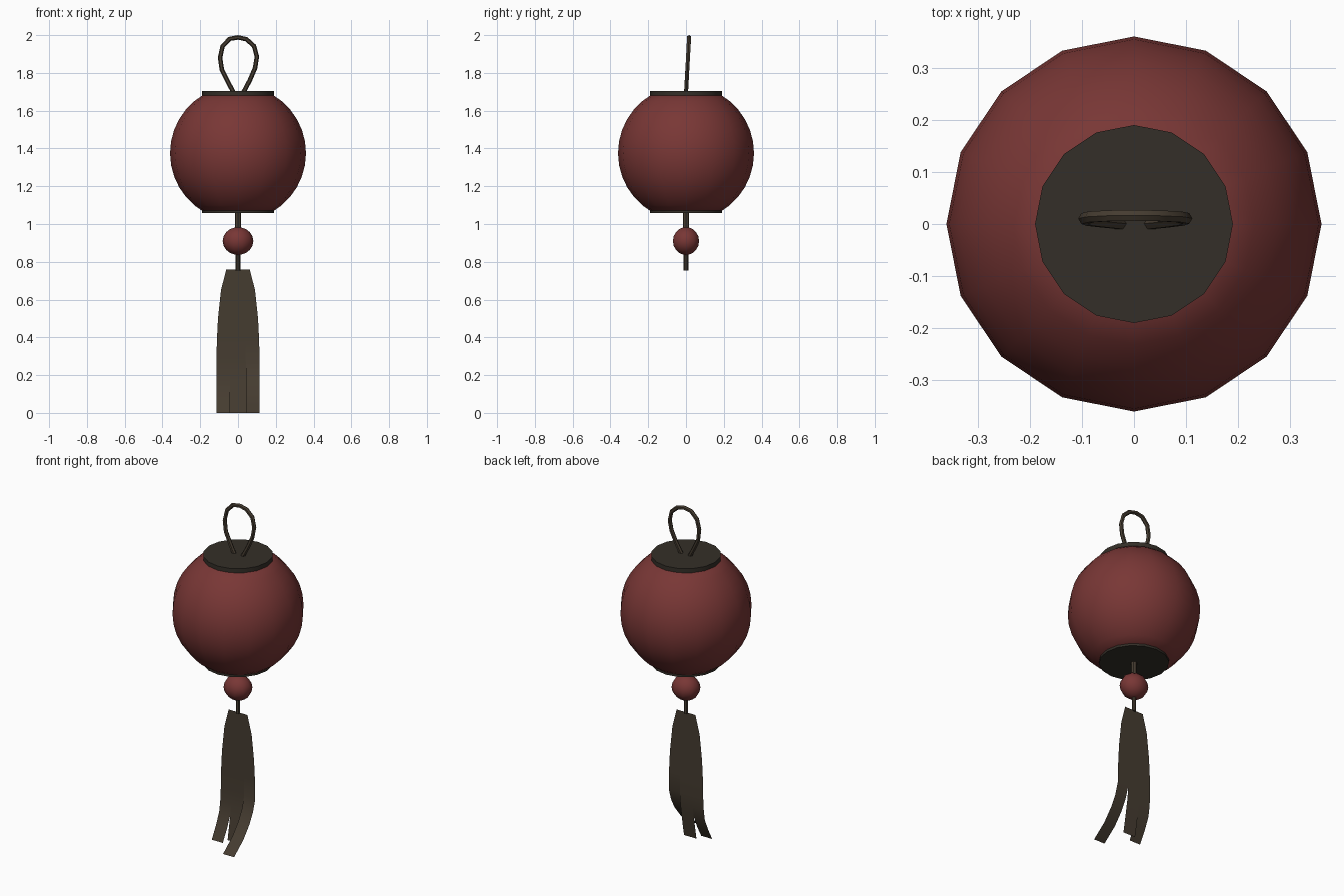
import bpy, bmesh, math
from mathutils import Vector

if "Cube" in bpy.data.objects:
    bpy.data.objects.remove(bpy.data.objects["Cube"])


def material(name, rgb):
    m = bpy.data.materials.new(name)
    m.diffuse_color = (*rgb, 1)
    m.use_nodes = True
    m.node_tree.nodes["Principled BSDF"].inputs["Base Color"].default_value = m.diffuse_color
    return m


RED = material("red_paper", (0.19, 0.038, 0.036))
DARK = material("dark_wood", (0.034, 0.028, 0.021))
CORD = material("cord_brown", (0.06, 0.045, 0.03))


def add_object(name, bm, mat, smooth=True):
    mesh = bpy.data.meshes.new(name)
    bmesh.ops.recalc_face_normals(bm, faces=bm.faces)
    bm.to_mesh(mesh)
    bm.free()
    mesh.materials.append(mat)
    ob = bpy.data.objects.new(name, mesh)
    bpy.context.collection.objects.link(ob)
    if smooth:
        bpy.ops.object.select_all(action='DESELECT')
        ob.select_set(True)
        bpy.context.view_layer.objects.active = ob
        bpy.ops.object.shade_smooth_by_angle(angle=math.radians(40))
    return ob


def lathe(name, profile, sides, mat, sy=1.0):
    """Closed solid of revolution from (radius, z) pairs."""
    bm = bmesh.new()
    rings = []
    for r, z in profile:
        angles = [2 * math.pi * i / sides for i in range(sides)]
        rings.append([bm.verts.new((r * math.cos(a), sy * r * math.sin(a), z)) for a in angles])
    for a, b in zip(rings, rings[1:]):
        for i in range(sides):
            j = (i + 1) % sides
            bm.faces.new((a[i], a[j], b[j], b[i]))
    bm.faces.new(rings[0][::-1])
    bm.faces.new(rings[-1])
    return add_object(name, bm, mat)


def arc(radius, half_height, z, limit, steps):
    angles = [math.radians(-limit + 2 * limit * i / steps) for i in range(steps + 1)]
    return [(radius * math.cos(a), z + half_height * math.sin(a)) for a in angles]


# Lantern body and end caps
lathe("lantern_body", arc(0.36, 0.36, 1.375, 60, 12), 16, RED)
lathe("top_cap", [(0.19, 1.657), (0.19, 1.705)], 16, DARK)
lathe("bottom_cap", [(0.19, 1.057), (0.19, 1.095)], 16, DARK)

# Bead and the cord through it
lathe("bead", arc(0.081, 0.074, 0.91, 80, 8), 10, RED, sy=0.9)
lathe("upper_cord", [(0.017, 0.95), (0.017, 1.07)], 8, CORD)
lathe("lower_cord", [(0.012, 0.755), (0.012, 0.87)], 8, CORD)

# Hanging loop: tube swept along a leaning teardrop path
path = [(-0.02, 1.69), (-0.055, 1.755), (-0.085, 1.815), (-0.095, 1.88), (-0.082, 1.94),
        (-0.045, 1.98), (0, 1.988), (0.045, 1.978), (0.085, 1.942), (0.1, 1.885),
        (0.09, 1.825), (0.062, 1.76), (0.025, 1.69)]
pts = [Vector((x, 0.055 * (z - 1.69), z)) for x, z in path]
bm = bmesh.new()
rings = []
for i, p in enumerate(pts):
    t = (pts[min(i + 1, len(pts) - 1)] - pts[max(i - 1, 0)]).normalized()
    side = t.cross(Vector((0, 1, 0))).normalized()
    up = side.cross(t)
    rings.append([bm.verts.new(p + 0.012 * (side * math.cos(a) + up * math.sin(a)))
                  for a in [k * math.pi / 3 for k in range(6)]])
for a, b in zip(rings, rings[1:]):
    for i in range(6):
        j = (i + 1) % 6
        bm.faces.new((a[i], a[j], b[j], b[i]))
bm.faces.new(rings[0])
bm.faces.new(rings[-1])
add_object("hanging_loop", bm, CORD)

# Tassel: a thin sheet split into three strips that curl forward
heights = [0.76, 0.65, 0.5, 0.38, 0.27, 0.2, 0.14, 0.07, 0.0]
widths = [0.062, 0.09, 0.106, 0.112, 0.114, 0.114, 0.114, 0.114, 0.114]
curl = {
    "left": (-1, -0.36, [0, 0, 0, 0, 0, -0.005, -0.015, -0.046, -0.085]),
    "middle": (-0.36, 0.36, [0, 0, 0, 0, 0, -0.005, -0.015, -0.027, -0.04]),
    "right": (0.36, 1, [0, 0, 0, 0, 0, -0.022, -0.055, -0.112, -0.2]),
}
for name, (x0, x1, ys) in curl.items():
    bm = bmesh.new()
    rows = [(bm.verts.new((w * x0, y, z)), bm.verts.new((w * x1, y, z)))
            for z, w, y in zip(heights, widths, ys)]
    for a, b in zip(rows, rows[1:]):
        bm.faces.new((a[0], b[0], b[1], a[1]))
    add_object("tassel_" + name + "_strip", bm, CORD)
